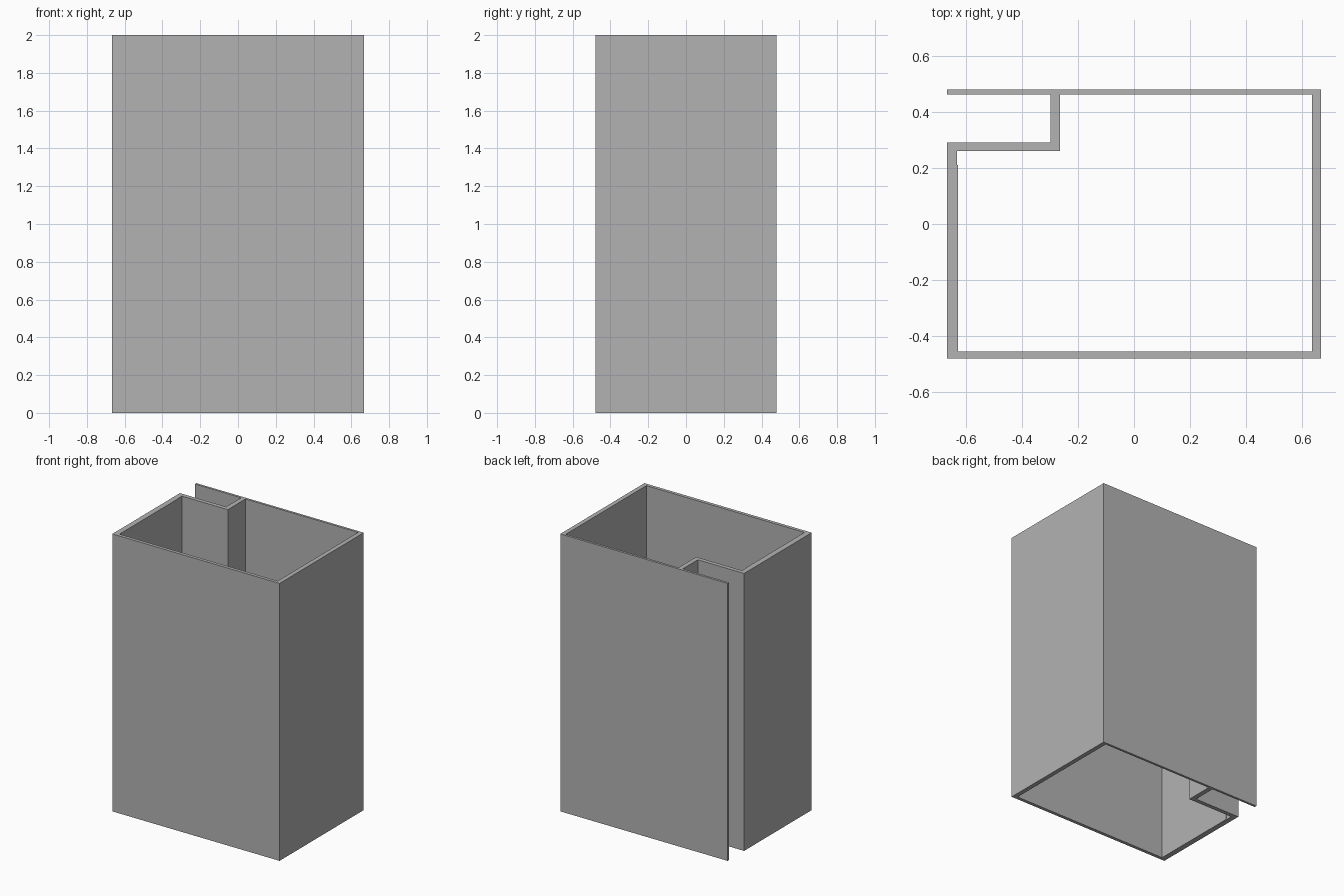
import bpy

cube = bpy.data.objects.get("Cube")
if cube:
    bpy.data.objects.remove(cube, do_unlink=True)

HEIGHT = 2.0

# Outer outline, with the open slot at the back
outer = [(-0.667, -0.479), (0.667, -0.479), (0.667, 0.479), (-0.667, 0.479),
         (-0.667, 0.462), (-0.298, 0.462), (-0.298, 0.291), (-0.667, 0.291)]

# Hollow chamber, with a shallow recess beside the slot corner
inner = [(-0.627, -0.455), (0.635, -0.455), (0.635, 0.462), (-0.264, 0.462),
         (-0.264, 0.261), (-0.63, 0.261), (-0.63, 0.21), (-0.627, 0.21)]

# Material
grey = bpy.data.materials.new("plain_grey")
grey.use_nodes = True
colour = (0.45, 0.45, 0.45, 1)
grey.diffuse_color = colour
grey.node_tree.nodes["Principled BSDF"].inputs["Base Color"].default_value = colour

# Extruded hollow profile
curve = bpy.data.curves.new("hollow_profile", "CURVE")
curve.dimensions = "2D"
curve.fill_mode = "BOTH"
curve.extrude = HEIGHT / 2
for loop in (outer, inner):
    spline = curve.splines.new("POLY")
    spline.points.add(len(loop) - 1)
    for point, (x, y) in zip(spline.points, loop):
        point.co = (x, y, 0, 1)
    spline.use_cyclic_u = True
curve.materials.append(grey)

profile = bpy.data.objects.new("hollow_profile", curve)
profile.location.z = HEIGHT / 2
bpy.context.collection.objects.link(profile)

# Turn the curve into a flat-shaded mesh
bpy.ops.object.select_all(action="DESELECT")
profile.select_set(True)
bpy.context.view_layer.objects.active = profile
bpy.ops.object.convert(target="MESH")
bpy.ops.object.shade_flat()
